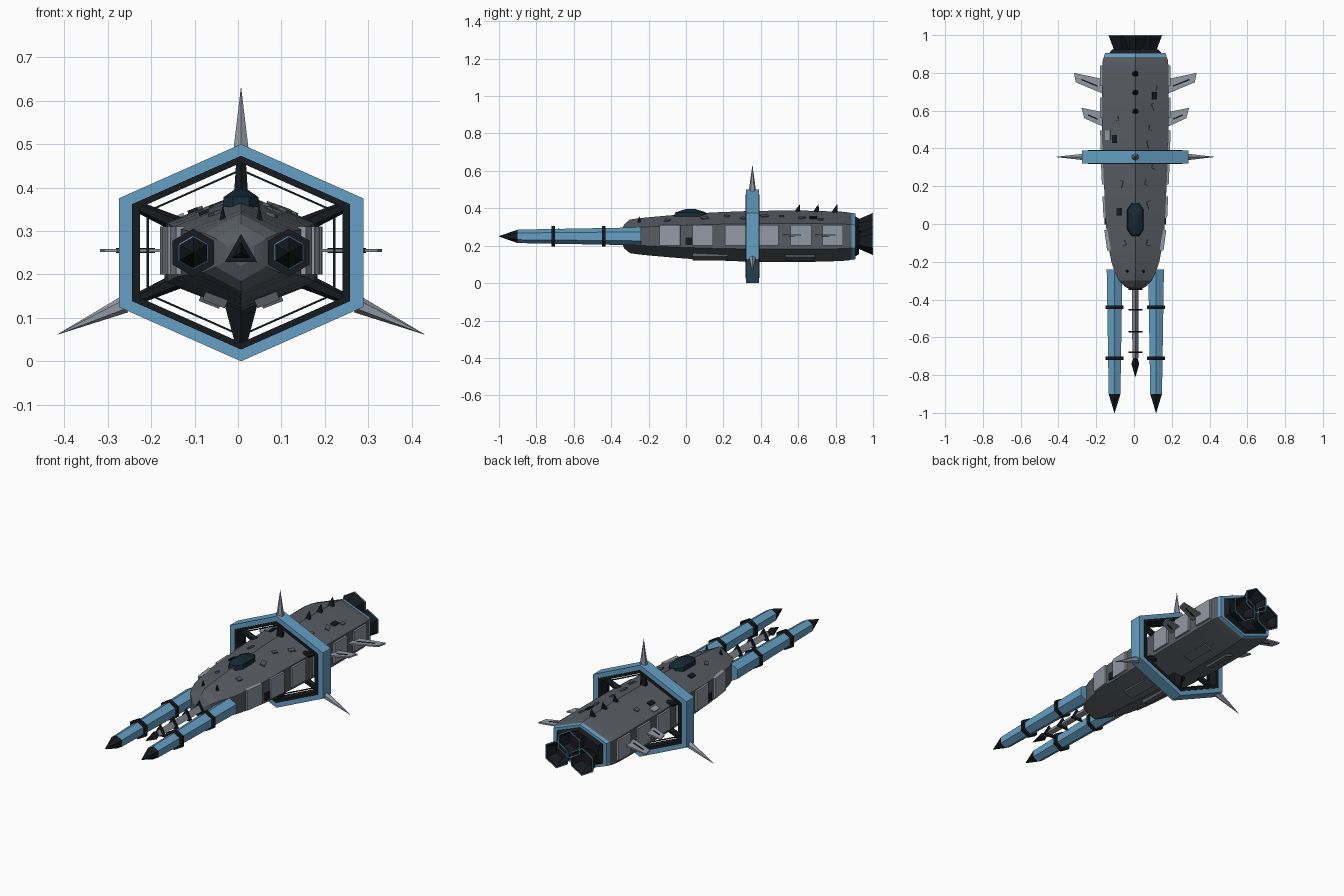
import bpy, bmesh, math, random
from mathutils import Vector, Matrix

if "Cube" in bpy.data.objects:
    bpy.data.objects.remove(bpy.data.objects["Cube"])

random.seed(4)
CX, CZ = 0.007, 0.25
ROOT3 = math.sqrt(3) / 2


def mat(name, c):
    m = bpy.data.materials.new(name)
    m.diffuse_color = (*c, 1)
    m.use_nodes = True
    m.node_tree.nodes["Principled BSDF"].inputs["Base Color"].default_value = m.diffuse_color
    return m


HULL = mat("dark_grey", (0.095, 0.105, 0.12))
PLATE = mat("light_grey", (0.29, 0.32, 0.37))
BLUE = mat("blue", (0.13, 0.35, 0.55))
BLACK = mat("black", (0.008, 0.01, 0.013))
GLASS = mat("dark_glass", (0.008, 0.022, 0.035))


def finish(bm, name, m):
    bmesh.ops.recalc_face_normals(bm, faces=bm.faces)
    me = bpy.data.meshes.new(name)
    bm.to_mesh(me)
    bm.free()
    me.materials.append(m)
    ob = bpy.data.objects.new(name, me)
    bpy.context.collection.objects.link(ob)
    return ob


def loft(name, stations, m, x=0, z=0, sides=6, closed=False):
    """Polygon rings (y, half width factor, half height) joined along y, point up."""
    bm = bmesh.new()
    rings = []
    for y, rx, rz in stations:
        angs = [math.pi / 2 + 2 * math.pi * k / sides for k in range(sides)]
        rings.append([bm.verts.new((CX + x + rx * math.cos(a), y, CZ + z + rz * math.sin(a))) for a in angs])
    pairs = list(zip(rings, rings[1:]))
    if closed:
        pairs.append((rings[-1], rings[0]))
    else:
        bm.faces.new(rings[0])
        bm.faces.new(rings[-1])
    for a, b in pairs:
        for i in range(sides):
            j = (i + 1) % sides
            bm.faces.new((a[i], a[j], b[j], b[i]))
    return finish(bm, name, m)


def spike(name, p, q, r1, r2, m, sides=4):
    p, q = Vector(p), Vector(q)
    d = q - p
    mx = Matrix.Translation((p + q) / 2) @ d.to_track_quat('Z', 'Y').to_matrix().to_4x4()
    bm = bmesh.new()
    bmesh.ops.create_cone(bm, cap_ends=True, segments=sides, radius1=r1, radius2=r2, depth=d.length, matrix=mx)
    return finish(bm, name, m)


def box(name, c, size, m, ry=0, rz=0):
    mx = Matrix.Translation(c) @ Matrix.Rotation(ry, 4, 'Y') @ Matrix.Rotation(rz, 4, 'Z') @ Matrix.Diagonal((*size, 1))
    bm = bmesh.new()
    bmesh.ops.create_cube(bm, size=1, matrix=mx)
    return finish(bm, name, m)


# Hull: (y, half width, half height)
PROFILE = [(-.345, .03, .03), (-.33, .058, .065), (-.30, .085, .09), (-.25, .11, .097), (-.2, .127, .102),
           (-.1, .146, .111), (0, .156, .119), (.15, .163, .128), (.3, .17, .134), (.45, .175, .137),
           (.65, .176, .137), (.83, .176, .132), (.87, .172, .128), (.9, .16, .12)]
hull = loft("hull", [(y, w / ROOT3, h) for y, w, h in PROFILE], HULL)
bpy.context.view_layer.objects.active = hull
hull.select_set(True)
bpy.ops.object.shade_smooth_by_angle(angle=math.radians(25))


def hull_at(y):
    for (y0, w0, h0), (y1, w1, h1) in zip(PROFILE, PROFILE[1:]):
        if y <= y1:
            t = (y - y0) / (y1 - y0)
            return w0 + t * (w1 - w0), h0 + t * (h1 - h0)
    return PROFILE[-1][1:]


def on_hull(name, x, y, size, m, up=1, rz=0):
    """Box lying on one of the sloped hull faces."""
    w, h = hull_at(y)
    z = CZ + up * (h - abs(x) / w * h / 2)
    tilt = math.atan(h / 2 / w) * math.copysign(1, x) * up
    return box(name, (CX + x, y, z), size, m, tilt, rz)


# Rear trim, engine mount and three nozzles
loft("rear_trim", [(.885, .192, .126), (.905, .185, .122)], BLUE)
loft("engine_mount", [(.9, .165, .11), (.925, .14, .095)], BLACK)
for i, (x, z) in enumerate([(0, .05), (-.077, -.025), (.077, -.025)]):
    loft(f"nozzle_{i}", [(.91, .038, .038), (.93, .045, .045), (1.0, .075, .075), (.997, .066, .066), (.95, .04, .04)],
         BLACK, x, z)
    loft(f"nozzle_rim_{i}", [(.994, .0755, .0755), (1.0, .076, .076), (1.0, .071, .071), (.994, .071, .071)],
         BLUE, x, z, closed=True)

# Front prongs with black bands and tips
for s in (-1, 1):
    x = s * .11
    loft("prong", [(-.24, .048, .048), (-.9, .036, .036)], BLUE, x)
    loft("prong_tip", [(-.9, .036, .036), (-1.0, .001, .001)], BLACK, x)
    for y in (-.44, -.71):
        loft("prong_band", [(y - .009, .055, .055), (y + .009, .055, .055)], BLACK, x)

# Central three-sided probe
loft("probe_rod", [(-.33, .021, .021), (-.71, .018, .018)], PLATE, sides=3)
for y in (-.345, -.455, -.57, -.68):
    loft("probe_ring", [(y - .004, .043, .043), (y + .004, .043, .043)], BLACK, sides=3)
loft("probe_tip", [(-.70, .01, .01), (-.74, .024, .024), (-.81, .001, .001)], BLACK, sides=3)


# Hexagonal ring: blue outer frame, black lining, thin inner hoop
def hoop(name, r_out, r_in, half, m):
    k = 1.3
    y = .355
    loft(name, [(y - half, r_out * k, r_out), (y + half, r_out * k, r_out),
                (y + half, r_in * k, r_in), (y - half, r_in * k, r_in)], m, closed=True)


hoop("ring_frame", .25, .22, .034, BLUE)
hoop("ring_lining", .223, .207, .038, BLACK)
hoop("ring_inner_hoop", .193, .188, .005, BLACK)

# Ring struts and outward spikes
for k in range(6):
    a = math.pi / 2 + k * math.pi / 3
    dx, dz = math.cos(a) * 1.3, math.sin(a)
    pt = lambda r: (CX + dx * r, .355, CZ + dz * r)
    spike(f"ring_strut_{k}", pt(.115), pt(.222), .045 if k == 3 else .02, .012, BLACK, 6)
    if k % 2 == 0:
        tip = (CX, .355, .63) if k == 0 else (CX + math.copysign(.422, dx), .355, .062)
        spike(f"ring_spike_{k}", pt(.238), tip, .02, .0005, PLATE, 6)

# Canopy: faceted dark dome
bm = bmesh.new()
levels = []
for z, f, g in [(.355, .043, .09), (.378, .04, .082), (.396, .014, .025)]:
    levels.append([bm.verts.new((CX + sx * f, .025 + sy * g, z)) for sx, sy in
                   [(.45, -1), (1, -.6), (1, .6), (.45, 1), (-.45, 1), (-1, .6), (-1, -.6), (-.45, -1)]])
for a, b in zip(levels, levels[1:]):
    for i in range(8):
        bm.faces.new((a[i], a[(i + 1) % 8], b[(i + 1) % 8], b[i]))
bm.faces.new(levels[0])
bm.faces.new(levels[-1])
finish(bm, "canopy", GLASS)

# Side armour panels and small vents
for s in (-1, 1):
    for y in (-.085, .09, .265, .44, .615, .785):
        w0, w1 = hull_at(y - .055)[0], hull_at(y + .055)[0]
        box("side_panel", (CX + s * ((w0 + w1) / 2 + .001), y, .255), (.02, .11, .11), PLATE,
            rz=-s * math.atan((w1 - w0) / .11))
    box("side_vent", (CX + s * .156, .015, .225), (.014, .035, .04), BLACK)


# Rear fins: flat swept plates with a dark groove
def fin(s, outline, t):
    bm = bmesh.new()
    f = bm.faces.new([bm.verts.new((CX + s * x, y, .255 - t / 2)) for x, y in outline])
    r = bmesh.ops.extrude_face_region(bm, geom=[f])
    bmesh.ops.translate(bm, vec=(0, 0, t), verts=[v for v in r["geom"] if isinstance(v, bmesh.types.BMVert)])
    finish(bm, "rear_fin", PLATE)
    mid = [sum(y for _, y in outline[i:i + 2]) / 2 for i in (0, 2)]
    a, b = Vector((CX + s * .2, mid[0] + .005, .255)), Vector((CX + s * outline[2][0] * .88, mid[1] - .01, .255))
    box("fin_groove", (a + b) / 2, ((b - a).length, .007, t + .004), BLACK, rz=math.atan2((b - a).y, (b - a).x))


for s in (-1, 1):
    fin(s, [(.16, .685), (.16, .765), (.325, .8), (.315, .75)], .008)
    fin(s, [(.16, .51), (.16, .59), (.285, .615), (.27, .56)], .008)

# Dorsal spikes and small nose spikes
for y in (.6, .7, .8):
    spike("dorsal_spike", (CX, y - .005, .375), (CX, y + .008, .42), .018, .001, BLACK, 6)
for s in (-1, 1):
    spike("nose_spike", (CX + s * .042, -.25, .32), (CX + s * .042, -.25, .357), .01, .001, BLACK, 6)

# Belly pods on the lower hull faces
for s in (-1, 1):
    on_hull("belly_pod_front", s * .058, .13, (.055, .19, .03), HULL, -1)
    on_hull("belly_pod_rear", s * .07, .61, (.05, .16, .022), HULL, -1)

# Scattered surface details on the upper hull
for x, y in [(.12, .72), (.08, .51), (.075, .42), (-.075, .21), (.06, .22), (.075, .1), (.07, -.1), (.1, .62),
             (-.1, .56), (.1, .31), (-.06, -.1)]:
    on_hull("hull_detail", x, y, (random.uniform(.015, .025), random.uniform(.025, .045), .012), HULL,
            rz=random.uniform(-.6, .6))
for x, y in [(-.11, .45), (-.085, .065), (.1, .68)]:
    on_hull("hull_vent", x, y, (.024, .04, .014), BLACK)
on_hull("hull_plate", -.145, .47, (.03, .05, .012), PLATE)
